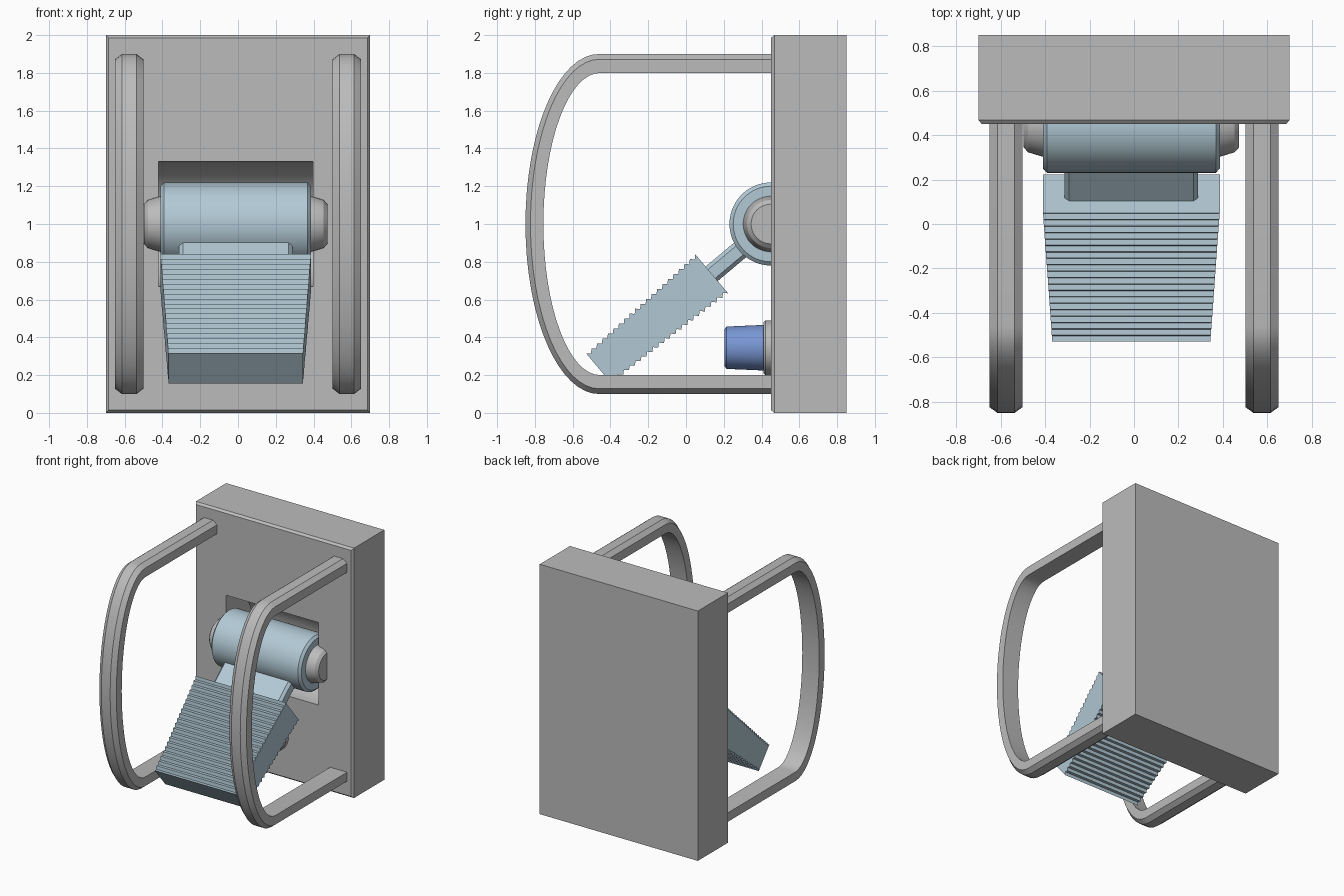
import bpy, bmesh
from math import sin, cos, pi, radians
from mathutils import Vector

cube = bpy.data.objects.get("Cube")
if cube:
    bpy.data.objects.remove(cube, do_unlink=True)


def material(name, rgb):
    m = bpy.data.materials.new(name)
    m.use_nodes = True
    m.diffuse_color = (*rgb, 1)
    m.node_tree.nodes["Principled BSDF"].inputs["Base Color"].default_value = (*rgb, 1)
    return m


GREY = material("grey", (0.50, 0.50, 0.50))
PALE = material("pale_blue", (0.45, 0.59, 0.67))
BLUE = material("button_blue", (0.19, 0.31, 0.66))


def loft(name, rings, mat, smooth=True):
    """Skin a list of closed rings and cap both ends."""
    bm = bmesh.new()
    loops = [[bm.verts.new(p) for p in ring] for ring in rings]
    n = len(loops[0])
    for a, b in zip(loops, loops[1:]):
        for i in range(n):
            j = (i + 1) % n
            bm.faces.new((a[i], a[j], b[j], b[i]))
    bm.faces.new(loops[0])
    bm.faces.new(loops[-1])
    bmesh.ops.recalc_face_normals(bm, faces=bm.faces)
    mesh = bpy.data.meshes.new(name)
    bm.to_mesh(mesh)
    bm.free()
    mesh.materials.append(mat)
    ob = bpy.data.objects.new(name, mesh)
    bpy.context.collection.objects.link(ob)
    bpy.ops.object.select_all(action='DESELECT')
    ob.select_set(True)
    bpy.context.view_layer.objects.active = ob
    if smooth:
        bpy.ops.object.shade_smooth_by_angle(angle=radians(25))
    return ob


def turned(name, profile, centre, axis, mat, sides=48):
    """Round part from (position, radius) pairs along the x or y axis."""
    rings = []
    for d, r in profile:
        ring = []
        for i in range(sides):
            u, v = r * cos(2 * pi * i / sides), r * sin(2 * pi * i / sides)
            ring.append(Vector(centre) + Vector((d, u, v) if axis == 'x' else (u, d, v)))
        rings.append(ring)
    return loft(name, rings, mat)


def rect(hx, z0, z1, y):
    return [(-hx, y, z0), (hx, y, z0), (hx, y, z1), (-hx, y, z1)]


FACE = 0.45
PIVOT = Vector((-0.012, FACE, 1.0))

# Back housing with a chamfered front edge and a rounded pocket
housing = loft("housing", [rect(0.70, 0, 2, 0.85), rect(0.70, 0, 2, FACE + 0.018),
                           rect(0.685, 0.015, 1.985, FACE)], GREY, smooth=False)
cutter = turned("pocket_cutter", [(-0.408, 0.33), (0.408, 0.33)], PIVOT, 'x', GREY, 64)
cutter.hide_render = True
bpy.context.view_layer.objects.active = housing
cut = housing.modifiers.new("pocket", 'BOOLEAN')
cut.operation = 'DIFFERENCE'
cut.solver = 'EXACT'
cut.object = cutter
bpy.ops.object.modifier_apply(modifier=cut.name)
bpy.data.objects.remove(cutter, do_unlink=True)
housing.select_set(True)
bpy.ops.object.shade_smooth_by_angle(angle=radians(25))

# Hinge barrel and the axle showing at both ends
turned("hinge_barrel", [(-0.398, 0.2), (-0.38, 0.22), (0.38, 0.22), (0.398, 0.2)],
       PIVOT, 'x', PALE)
turned("hinge_axle", [(-0.485, 0.105), (-0.465, 0.127), (-0.39, 0.15),
                      (0.39, 0.15), (0.465, 0.127), (0.485, 0.105)], PIVOT, 'x', GREY)

# Arm and pedal share a slope through the hinge axis
TILT = radians(40)
ALONG = Vector((0, -cos(TILT), -sin(TILT)))
ACROSS = Vector((0, -sin(TILT), cos(TILT)))


def on_slope(x, s, t):
    return PIVOT + Vector((x, 0, 0)) + ALONG * s + ACROSS * t


# Chamfered neck
W, T, C = 0.30, 0.05, 0.02
section = [(-W, C - T), (C - W, -T), (W - C, -T), (W, C - T),
           (W, T - C), (W - C, T), (C - W, T), (-W, T - C)]
loft("pedal_neck", [[on_slope(x, s, t) for x, t in section] for s in (0.1, 0.45)],
     PALE, smooth=False)

# Tapered pedal with toothed top and bottom
START, END, TEETH = 0.41, 1.19, 20
steps = 2 * TEETH
top_edge = []
for i in range(steps + 1):
    f = i / steps
    top_edge.append((f, 0.135 - 0.03 * f - (0.018 if i % 2 else 0)))
outline = top_edge + [(f, -t) for f, t in reversed(top_edge)]
loft("pedal", [[on_slope(side * (0.398 - 0.042 * f), START + (END - START) * f, t)
                for f, t in outline] for side in (-1, 1)], PALE, smooth=False)

# Guard hoops: straight ends joined by a half ellipse
path = [((0.47, 1.9), (0.47, 1.8))]
ARC = 32
for i in range(ARC + 1):
    a = pi / 2 - pi * i / ARC
    path.append(((-0.46 - 0.39 * cos(a), 1 + 0.9 * sin(a)),
                 (-0.455 - 0.30 * cos(a), 1 + 0.8 * sin(a))))
path.append(((0.47, 0.1), (0.47, 0.2)))
H = 0.075
hoop_section = [(-H, 0), (-H, 0.72), (0.036 - H, 1), (H - 0.036, 1), (H, 0.72), (H, 0)]
for name, x in (("left_guard", 0.576), ("right_guard", -0.576)):
    rings = []
    for outer, inner in path:
        o, n = Vector((0, *outer)), Vector((0, *inner))
        rings.append([n.lerp(o, k) + Vector((x + dx, 0, 0)) for dx, k in hoop_section])
    loft(name, rings, GREY)

# Push button on its collar, below the hinge
BUTTON = (PIVOT.x, 0, 0.345)
turned("button_collar", [(0.46, 0.145), (0.42, 0.145), (0.41, 0.135)], BUTTON, 'y', GREY)
turned("button", [(0.42, 0.121), (0.215, 0.112), (0.205, 0.1)], BUTTON, 'y', BLUE)
